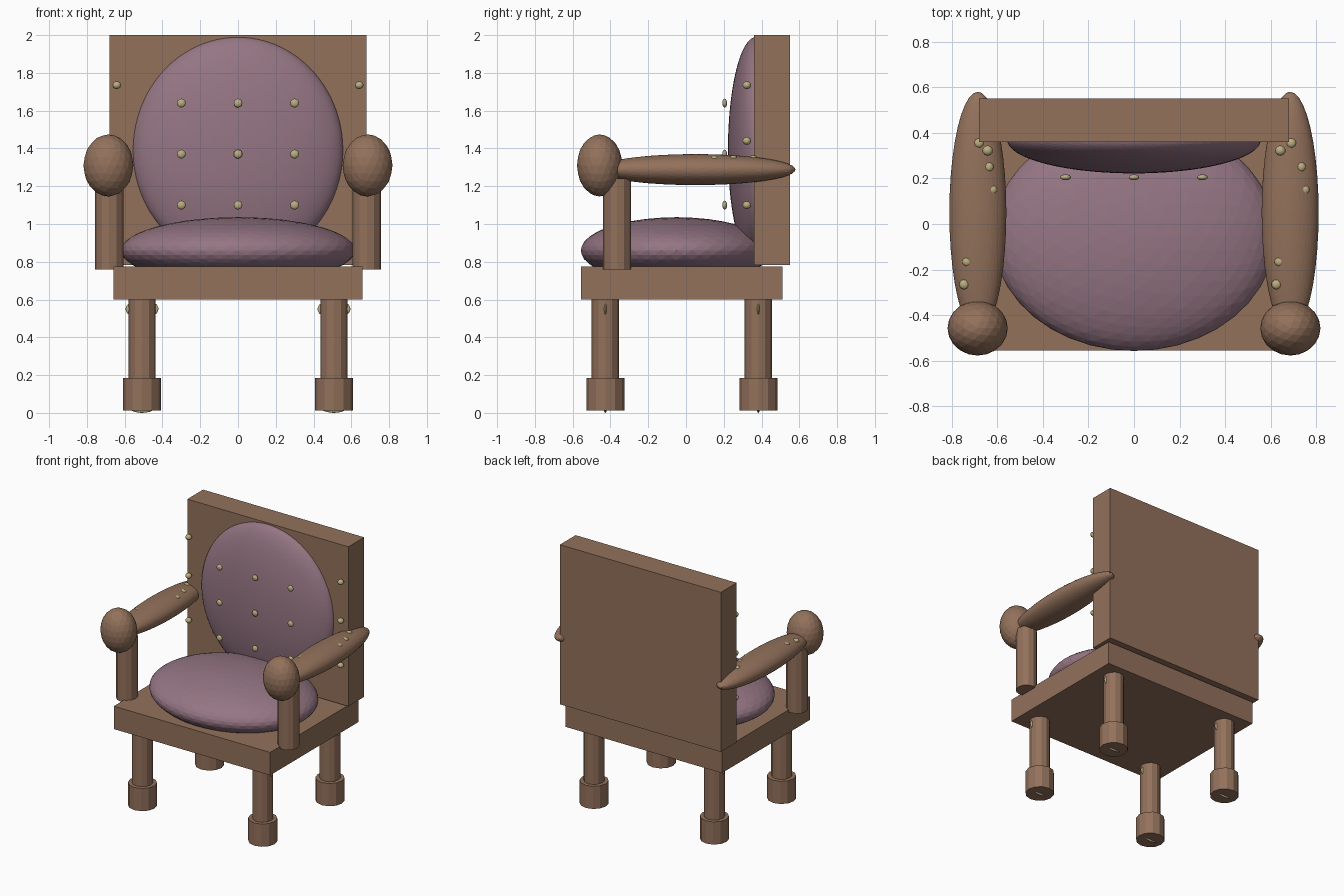
import bpy

if "Cube" in bpy.data.objects:
    bpy.data.objects.remove(bpy.data.objects["Cube"])


def material(name, rgb):
    m = bpy.data.materials.new(name)
    m.diffuse_color = (*rgb, 1)
    m.use_nodes = True
    m.node_tree.nodes["Principled BSDF"].inputs["Base Color"].default_value = m.diffuse_color
    return m


WOOD = material("wood", (0.29, 0.165, 0.105))
FABRIC = material("fabric", (0.30, 0.18, 0.23))
BRASS = material("brass", (0.50, 0.42, 0.22))


def finish(name, mat, size=None, smooth=False):
    o = bpy.context.object
    o.name = name
    if size:
        o.scale = size
        bpy.ops.object.transform_apply(location=False, rotation=False, scale=True)
    o.data.materials.append(mat)
    if smooth:
        bpy.ops.object.shade_smooth()
    return o


def box(name, lo, hi, mat):
    mid = [(a + b) / 2 for a, b in zip(lo, hi)]
    bpy.ops.mesh.primitive_cube_add(size=1, location=mid)
    return finish(name, mat, [b - a for a, b in zip(lo, hi)])


def ball(name, loc, radii, mat, detail=3, smooth=False):
    bpy.ops.mesh.primitive_ico_sphere_add(subdivisions=detail, radius=1, location=loc)
    return finish(name, mat, radii, smooth)


def post(name, x, y, z0, z1, r):
    bpy.ops.mesh.primitive_cylinder_add(vertices=12, radius=r, depth=z1 - z0,
                                        location=(x, y, (z0 + z1) / 2))
    return finish(name, WOOD)


# Frame panels
box("seat_base", (-0.66, -0.555, 0.60), (0.66, 0.51, 0.775), WOOD)
box("back_panel", (-0.68, 0.36, 0.782), (0.68, 0.55, 2.0), WOOD)

# Cushions
ball("seat_cushion", (0, -0.05, 0.86), (0.62, 0.507, 0.176), FABRIC, 4)
ball("back_cushion", (0, 0.37, 1.39), (0.557, 0.148, 0.60), FABRIC, 5)

# Tufting buttons on the back cushion
for x in (-0.30, 0, 0.30):
    for z in (1.10, 1.37, 1.64):
        ball("tuft_button", (x, 0.205, z), (0.024, 0.013, 0.024), BRASS, 2, True)

for s in (-1, 1):
    # Armrest, scroll knob and supporting post
    ball("armrest", (s * 0.685, 0.05, 1.288), (0.125, 0.53, 0.082), WOOD, 4)
    ball("arm_knob", (s * 0.686, -0.457, 1.31), (0.132, 0.12, 0.164), WOOD, 3)
    post("arm_post", s * 0.682, -0.365, 0.76, 1.24, 0.075)

    # Studs winding along the armrest
    for dx, y, z in ((0.005, 0.355, 1.35), (0.047, 0.25, 1.35), (0.063, 0.15, 1.346),
                     (0.055, 0.045, 1.342), (-0.047, -0.165, 1.347), (-0.06, -0.265, 1.34)):
        ball("arm_stud", (s * 0.685 + dx, y, z), (0.022, 0.022, 0.014), BRASS, 2, True)

    # Studs on the back panel edge
    for z in (1.10, 1.44, 1.735):
        ball("back_stud", (s * 0.642, 0.322, z), (0.023, 0.023, 0.021), BRASS, 2, True)

    # Legs with feet and thin brass discs
    for y in (-0.427, 0.383):
        post("leg", s * 0.508, y, 0.15, 0.61, 0.072)
        post("foot", s * 0.508, y, 0.012, 0.185, 0.101)
        ball("leg_disc", (s * 0.508, y, 0.55), (0.088, 0.011, 0.05), BRASS, 3, True)
        ball("foot_disc", (s * 0.508, y, 0.05), (0.088, 0.011, 0.05), BRASS, 3, True)
